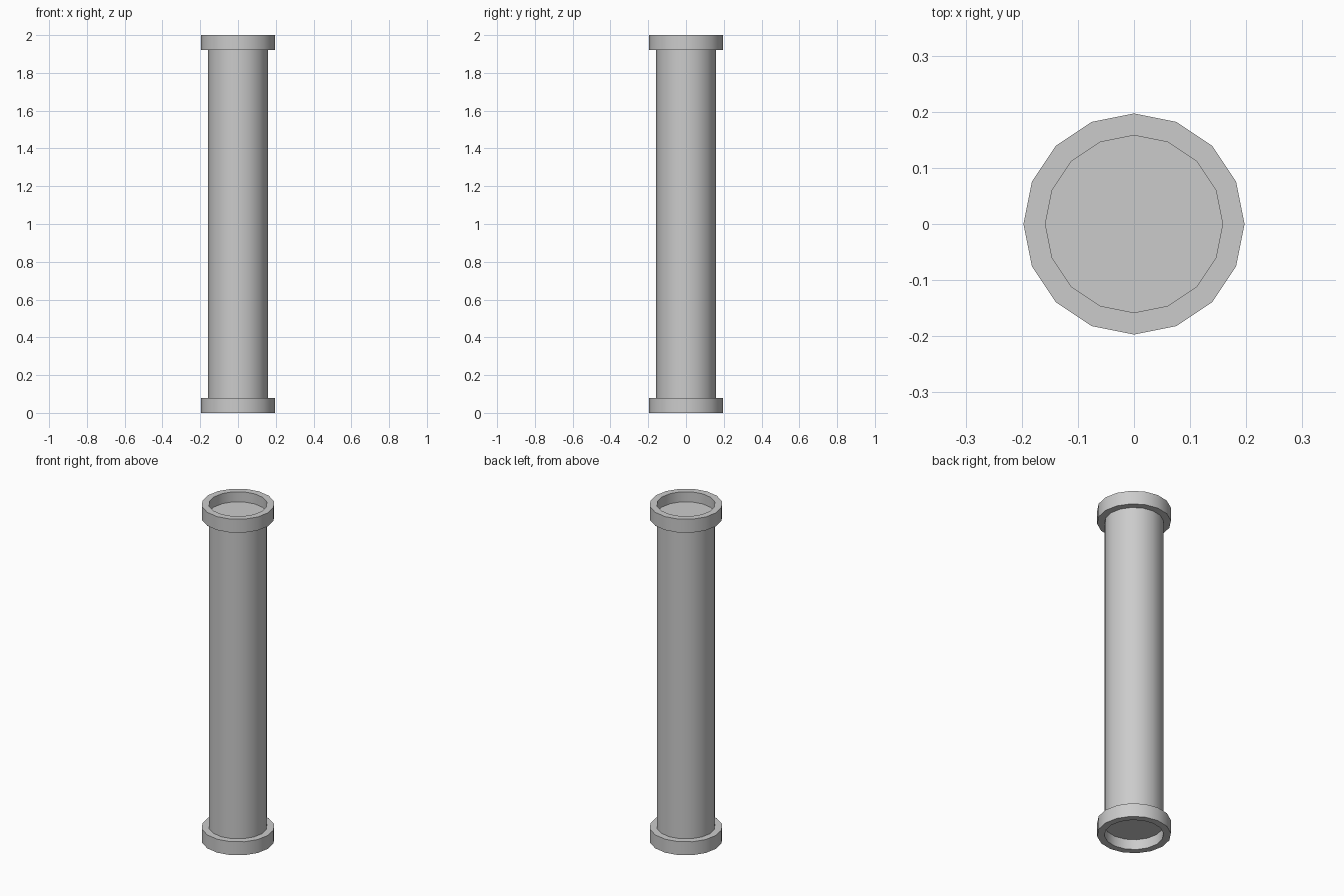
import bpy, bmesh
from math import cos, sin, tau

if "Cube" in bpy.data.objects:
    bpy.data.objects.remove(bpy.data.objects["Cube"])

SIDES = 16
TUBE_R, FLANGE_R = 0.158, 0.197
HEIGHT, FLANGE_H, RECESS = 2.0, 0.08, 0.06

# Half profile (radius, z): recessed floor, bottom flange, shaft, top flange, recessed cap
lower = [(TUBE_R, RECESS), (TUBE_R, 0), (FLANGE_R, 0), (FLANGE_R, FLANGE_H), (TUBE_R, FLANGE_H)]
profile = lower + [(r, HEIGHT - z) for r, z in reversed(lower)]

# Pipe: revolve the profile and close both recessed ends
bm = bmesh.new()
rings = [[bm.verts.new((r * cos(tau * i / SIDES), r * sin(tau * i / SIDES), z))
          for i in range(SIDES)] for r, z in profile]
for a, b in zip(rings, rings[1:]):
    for i in range(SIDES):
        j = (i + 1) % SIDES
        bm.faces.new((a[i], a[j], b[j], b[i]))
bm.faces.new(rings[0][::-1])
bm.faces.new(rings[-1])
bmesh.ops.recalc_face_normals(bm, faces=bm.faces)

mesh = bpy.data.meshes.new("flanged_pipe")
bm.to_mesh(mesh)
bm.free()
pipe = bpy.data.objects.new("flanged_pipe", mesh)
bpy.context.collection.objects.link(pipe)

# Smooth round walls with crisp flange edges
bpy.context.view_layer.objects.active = pipe
pipe.select_set(True)
bpy.ops.object.shade_smooth_by_angle(angle=0.6)
